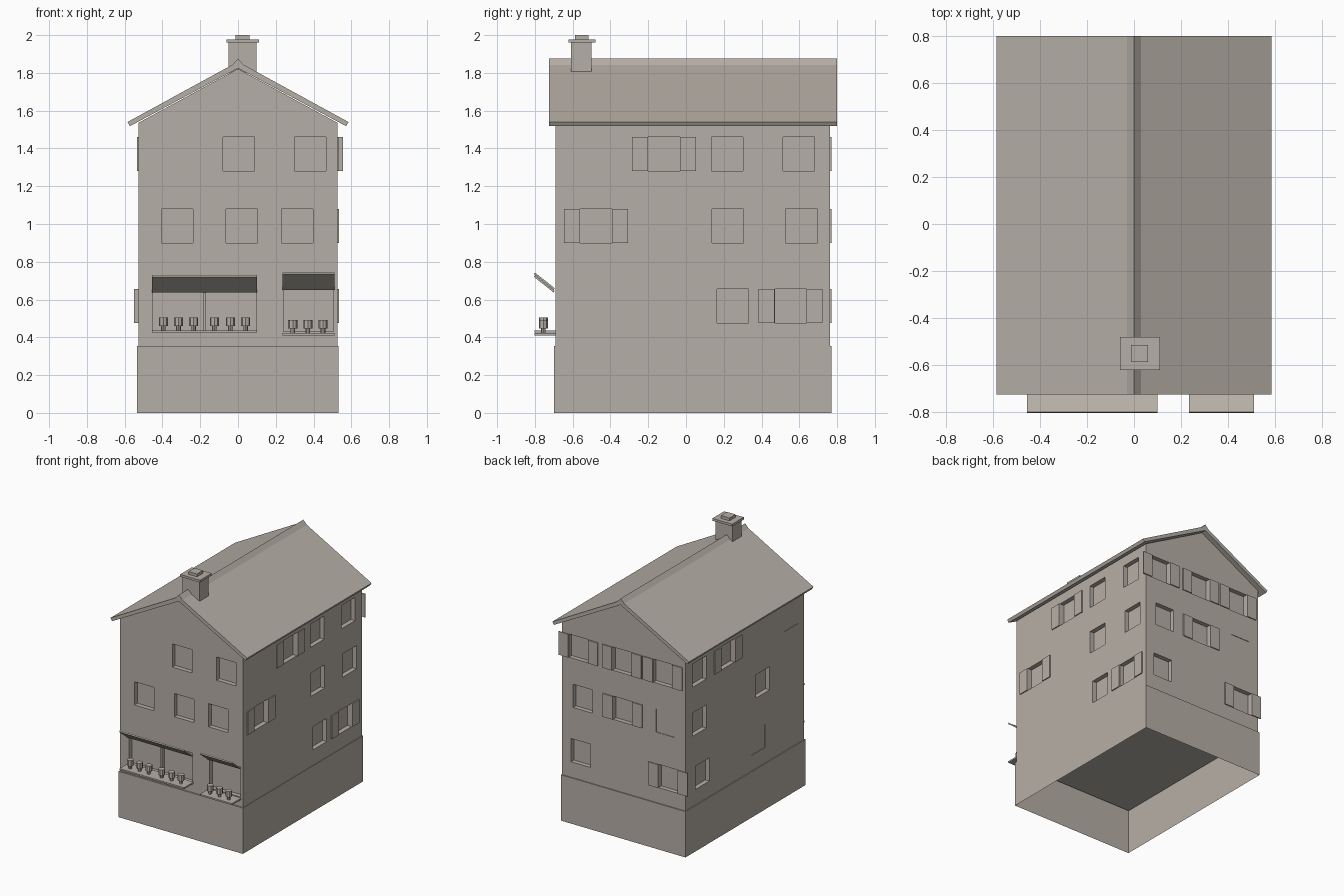
import bpy, bmesh
from mathutils import Vector

cube = bpy.data.objects.get("Cube")
if cube:
    bpy.data.objects.remove(cube, do_unlink=True)

# One warm grey stone colour for everything
stone = bpy.data.materials.new("warm_grey_stone")
stone.use_nodes = True
COLOUR = (0.47, 0.43, 0.385, 1)
stone.diffuse_color = COLOUR
stone.node_tree.nodes["Principled BSDF"].inputs["Base Color"].default_value = COLOUR


def finish(bm, name):
    mesh = bpy.data.meshes.new(name)
    bm.to_mesh(mesh)
    bm.free()
    mesh.materials.append(stone)
    ob = bpy.data.objects.new(name, mesh)
    bpy.context.scene.collection.objects.link(ob)
    return ob


def add_box(bm, lo, hi):
    lo, hi = Vector(lo), Vector(hi)
    verts = bmesh.ops.create_cube(bm, size=1)["verts"]
    for v in verts:
        v.co = (lo + hi) / 2 + v.co * (hi - lo)


def box(name, lo, hi):
    bm = bmesh.new()
    add_box(bm, lo, hi)
    return finish(bm, name)


def prism(name, profile, start, end, axis="y"):
    """Extrude a closed profile: (x, z) along y, or (y, z) along x."""
    bm = bmesh.new()
    place = (lambda a, b: (a, start, b)) if axis == "y" else (lambda a, b: (start, a, b))
    face = bm.faces.new([bm.verts.new(place(a, b)) for a, b in profile])
    ext = bmesh.ops.extrude_face_region(bm, geom=[face], use_keep_orig=True)["geom"]
    move = Vector((0, end - start, 0) if axis == "y" else (end - start, 0, 0))
    for v in ext:
        if isinstance(v, bmesh.types.BMVert):
            v.co += move
    bmesh.ops.recalc_face_normals(bm, faces=bm.faces)
    return finish(bm, name)


# Plinth, hollow from below
bm = bmesh.new()
add_box(bm, (-0.535, -0.70, 0), (0.532, 0.77, 0.355))
bmesh.ops.delete(bm, geom=[f for f in bm.faces if abs(f.normal.z) > 0.5 and f.calc_center_median().z < 0.1],
                 context="FACES_ONLY")
finish(bm, "plinth")

# House walls with gables
WX, FRONT, BACK = 0.528, -0.69, 0.762
walls = prism("walls", [(-WX, 0.345), (WX, 0.345), (WX, 1.535), (0, 1.822), (-WX, 1.535)], FRONT, BACK)

# Windows are recesses cut in the walls; some have open shutters
W, SHUTTER, DEPTH, PLATE = 0.167, 0.085, 0.035, 0.008
ROWS = {1: (0.475, 0.655), 2: (0.90, 1.08), 3: (1.28, 1.46)}
cutters, shutters = bmesh.new(), bmesh.new()


def wall_box(bm, side, u0, u1, z, inner, outer):
    """Box on a wall, from inner depth below to outer height above its surface."""
    wall, sign = {"front": (FRONT, -1), "back": (BACK, 1), "left": (WX, 1), "right": (-WX, -1)}[side]
    a, b = sorted((wall - sign * inner, wall + sign * outer))
    if side in ("front", "back"):
        add_box(bm, (u0, a, z[0]), (u1, b, z[1]))
    else:
        add_box(bm, (a, u0, z[0]), (b, u1, z[1]))


def window(side, row, u, shuttered=False, depth=DEPTH):
    z = ROWS[row]
    wall_box(cutters, side, u, u + W, z, depth, 0.05)
    if shuttered:
        wall_box(shutters, side, u - SHUTTER, u - 0.001, z, 0.001, PLATE)
        wall_box(shutters, side, u + W + 0.001, u + W + SHUTTER, z, 0.001, PLATE)


SHALLOW = 0.004
# Front
for row, u in ((3, -0.08), (3, 0.30), (2, -0.405), (2, -0.063), (2, 0.23)):
    window("front", row, u)
# Left side
for row, u, open_pair in ((3, -0.20, True), (3, 0.135, False), (3, 0.513, False),
                          (2, -0.56, True), (2, 0.138, False), (2, 0.528, False),
                          (1, 0.165, False), (1, 0.47, True)):
    window("left", row, u, open_pair)
# Back
for row, u, open_pair in ((3, 0.304, True), (3, -0.07, True), (3, -0.42, True),
                          (2, 0.267, False), (2, -0.075, True),
                          (1, 0.285, False), (1, -0.465, True)):
    window("back", row, u, open_pair)
window("back", 2, -0.445, depth=SHALLOW)
# Right side
for row, u, open_pair in ((3, 0.505, False), (3, 0.16, True), (2, 0.505, False),
                          (2, -0.27, False), (1, 0.468, False)):
    window("right", row, u, open_pair)
window("right", 3, -0.62, depth=SHALLOW)
window("right", 1, -0.215, depth=SHALLOW)
# Shop openings
for u0, u1 in ((-0.45, -0.182), (-0.17, 0.095), (0.24, 0.505)):
    wall_box(cutters, "front", u0, u1, (0.43, 0.66), DEPTH, 0.05)

finish(shutters, "shutters")
cutter = finish(cutters, "window_cutter")
cutter.hide_render = True
cut = walls.modifiers.new("windows", "BOOLEAN")
cut.operation, cut.solver, cut.object = "DIFFERENCE", "EXACT", cutter
bpy.context.view_layer.objects.active = walls
bpy.ops.object.modifier_apply(modifier=cut.name)
bpy.data.objects.remove(cutter, do_unlink=True)

# Roof slab with raised ridge
half = [(0.03, 1.843), (0.585, 1.54), (0.572, 1.518)]
prism("roof", [(0, 1.875)] + half + [(0, 1.825)] + [(-x, z) for x, z in reversed(half)], -0.725, 0.80)

# Chimney
box("chimney_stack", (-0.05, -0.61, 1.80), (0.097, -0.50, 1.965))
box("chimney_cap", (-0.06, -0.622, 1.96), (0.11, -0.48, 1.978))
box("chimney_top", (-0.013, -0.588, 1.978), (0.06, -0.515, 2.0))

# Shop fronts: display shelf, upturned canopy and a row of pots
SHOPS = (("wide", -0.455, 0.10, 0.437, 0.637, (-0.395, -0.315, -0.235, -0.125, -0.04, 0.04)),
         ("narrow", 0.235, 0.51, 0.423, 0.651, (0.29, 0.37, 0.45)))
for label, x0, x1, shelf, canopy, pots in SHOPS:
    box(label + "_shelf", (x0, -0.803, shelf - 0.012), (x1, FRONT + 0.002, shelf))
    prism(label + "_canopy", [(-0.70, canopy), (-0.805, canopy + 0.083), (-0.80, canopy + 0.092),
                              (-0.695, canopy + 0.009)], x0, x1, "x")
    bm = bmesh.new()
    for x in pots:
        for radius, z0, z1 in ((0.012, shelf, shelf + 0.026), (0.024, shelf + 0.024, shelf + 0.069)):
            verts = bmesh.ops.create_cone(bm, cap_ends=True, segments=8, radius1=radius,
                                          radius2=radius, depth=z1 - z0)["verts"]
            bmesh.ops.translate(bm, verts=verts, vec=(x, -0.755, (z0 + z1) / 2))
    finish(bm, label + "_pots")
